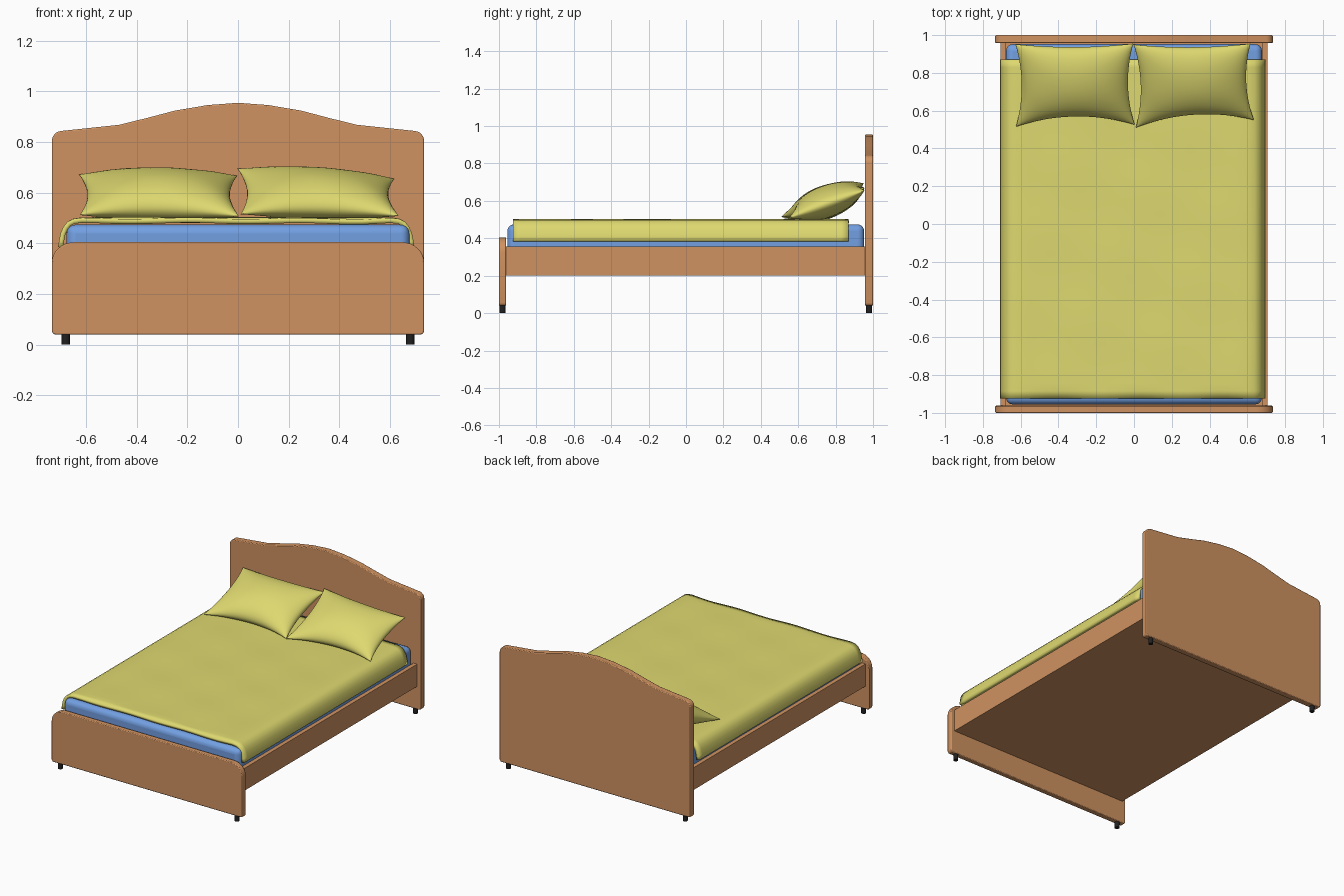
import bpy, bmesh, math
from mathutils import Vector

cube = bpy.data.objects.get("Cube")
if cube:
    bpy.data.objects.remove(cube)


def material(name, rgb):
    m = bpy.data.materials.new(name)
    m.use_nodes = True
    m.diffuse_color = (*rgb, 1)
    m.node_tree.nodes["Principled BSDF"].inputs["Base Color"].default_value = (*rgb, 1)
    return m


wood = material("warm wood", (0.63, 0.29, 0.12))
blue = material("mattress blue", (0.17, 0.35, 0.76))
yellow = material("bedding yellow", (0.73, 0.69, 0.16))
black = material("black feet", (0.015, 0.015, 0.015))


def finish(name, bm, mat, bevel=0, segments=2, smooth=35):
    bmesh.ops.recalc_face_normals(bm, faces=bm.faces)
    mesh = bpy.data.meshes.new(name)
    bm.to_mesh(mesh)
    bm.free()
    mesh.materials.append(mat)
    ob = bpy.data.objects.new(name, mesh)
    bpy.context.collection.objects.link(ob)
    if bevel:
        mod = ob.modifiers.new("soft edges", "BEVEL")
        mod.width, mod.segments, mod.angle_limit = bevel, segments, math.radians(50)
    bpy.ops.object.select_all(action="DESELECT")
    ob.select_set(True)
    bpy.context.view_layer.objects.active = ob
    bpy.ops.object.shade_smooth_by_angle(angle=math.radians(smooth))
    return ob


def box(name, low, high, mat, bevel=0, segments=2):
    bm = bmesh.new()
    low, high = Vector(low), Vector(high)
    bmesh.ops.create_cube(bm, size=1)
    for v in bm.verts:
        v.co = (low + high) / 2 + v.co * (high - low)
    return finish(name, bm, mat, bevel, segments)


def arc(cx, cz, rx, rz, start, end, steps=6):
    angles = [math.radians(start + (end - start) * i / steps) for i in range(steps + 1)]
    return [(cx + rx * math.cos(a), cz + rz * math.sin(a)) for a in angles]


def board(name, half, y0, y1):
    # mirrors the right half of an outline and extrudes it through y
    outline = half + [(-x, z) for x, z in reversed(half) if x > 0]
    bm = bmesh.new()
    face = bm.faces.new([bm.verts.new((x, y0, z)) for x, z in outline])
    ext = bmesh.ops.extrude_face_region(bm, geom=[face])["geom"]
    moved = [e for e in ext if isinstance(e, bmesh.types.BMVert)]
    bmesh.ops.translate(bm, verts=moved, vec=(0, y1 - y0, 0))
    return finish(name, bm, wood, 0.005)


# Headboard and footboard
W = 0.735
foot = arc(W - 0.015, 0.055, 0.015, 0.015, -90, 0, 3)
crest = [(0.47, 0.868), (0.36, 0.895), (0.25, 0.924), (0.12, 0.946), (0, 0.955)]
board("headboard", foot + arc(W - 0.04, 0.804, 0.04, 0.04, 0, 85) + crest, 0.957, 1.0)
board("footboard", foot + arc(W - 0.09, 0.325, 0.09, 0.08, 0, 90, 8), -1.0, -0.962)

# Frame and feet
for side, label in ((1, "left"), (-1, "right")):
    xs = sorted((side * 0.68, side * 0.708))
    box(label + "_rail", (xs[0], -0.965, 0.2), (xs[1], 0.96, 0.355), wood)
    for y, end in ((-0.981, "front"), (0.979, "back")):
        bm = bmesh.new()
        bmesh.ops.create_cone(bm, cap_ends=True, segments=12, radius1=0.016, radius2=0.016, depth=0.045)
        bmesh.ops.translate(bm, verts=bm.verts, vec=(side * 0.68, y, 0.0225))
        finish(f"{end}_{label}_foot", bm, black)
box("base_panel", (-0.685, -0.965, 0.2), (0.685, 0.96, 0.235), wood)

# Mattress
box("mattress", (-0.677, -0.955, 0.236), (0.677, 0.952, 0.474), blue, 0.035, 5)

# Blanket: draped cross-section swept along the bed with faint ripples
half = [(0.703, 0.385), (0.7, 0.41), (0.694, 0.44), (0.683, 0.465), (0.667, 0.485), (0.645, 0.497), (0.61, 0.502)]
across = half + [(0.6 - 0.05 * i, 0.502) for i in range(1, 24)] + [(-x, z) for x, z in reversed(half)]
rows = 44
bm = bmesh.new()
grid = []
for j in range(rows + 1):
    y = -0.925 + 1.795 * j / rows
    row = []
    for x, z in across:
        on_top = max(0, 1 - abs(x) / 0.68)
        ripple = 0.002 * math.sin(9 * x + 5 * y) * math.sin(11 * y - 4 * x)
        if j == 0:
            ripple -= 0.008 * (0.5 + 0.5 * math.sin(14 * x + 1))
        row.append(bm.verts.new((x - 0.007, y, z + ripple * min(1, 4 * on_top))))
    grid.append(row)
for a, b in zip(grid, grid[1:]):
    for i in range(len(across) - 1):
        bm.faces.new((a[i], a[i + 1], b[i + 1], b[i]))
blanket = finish("blanket", bm, yellow, smooth=50)
if sum(p.normal.z for p in blanket.data.polygons) < 0:
    blanket.data.flip_normals()
shell = blanket.modifiers.new("thickness", "SOLIDIFY")
shell.thickness, shell.offset = 0.02, -1


# Pillows: plump cushions between four pinched corners
def pillow(name, fl, fr, bl, br, plump, n=28):
    fl, fr, bl, br = map(Vector, (fl, fr, bl, br))
    right, up = (fr - fl + br - bl).normalized(), (bl - fl + br - fr).normalized()
    normal = right.cross(up)
    bm = bmesh.new()
    for sign in (1, -1):
        verts = []
        for j in range(n + 1):
            for i in range(n + 1):
                u, v = (-math.cos(math.pi * k / n) for k in (i, j))
                s, t = (u + 1) / 2, (v + 1) / 2
                p = fl.lerp(fr, s).lerp(bl.lerp(br, s), t)
                p -= right * u * 0.032 * (1 - v * v)
                p -= up * v * (0.055 if v < 0 else 0.02) * (1 - u * u)
                swell = max(0, (1 - u * u) * (1 - v * v)) ** 0.52
                crease = 1 + 0.05 * math.sin(7 * u + 3 * v) * u * v
                verts.append(bm.verts.new(p + normal * sign * plump * swell * crease))
        for j in range(n):
            for i in range(n):
                k = j * (n + 1) + i
                bm.faces.new((verts[k], verts[k + 1], verts[k + n + 2], verts[k + n + 1]))
    bmesh.ops.remove_doubles(bm, verts=bm.verts, dist=0.0003)
    finish(name, bm, yellow, smooth=60)


pillow("right_pillow", (-0.625, 0.515, 0.512), (0.004, 0.525, 0.507),
       (-0.628, 0.952, 0.672), (-0.004, 0.955, 0.667), 0.09)
pillow("left_pillow", (0.01, 0.51, 0.515), (0.635, 0.55, 0.508),
       (-0.002, 0.95, 0.695), (0.617, 0.955, 0.655), 0.085)
